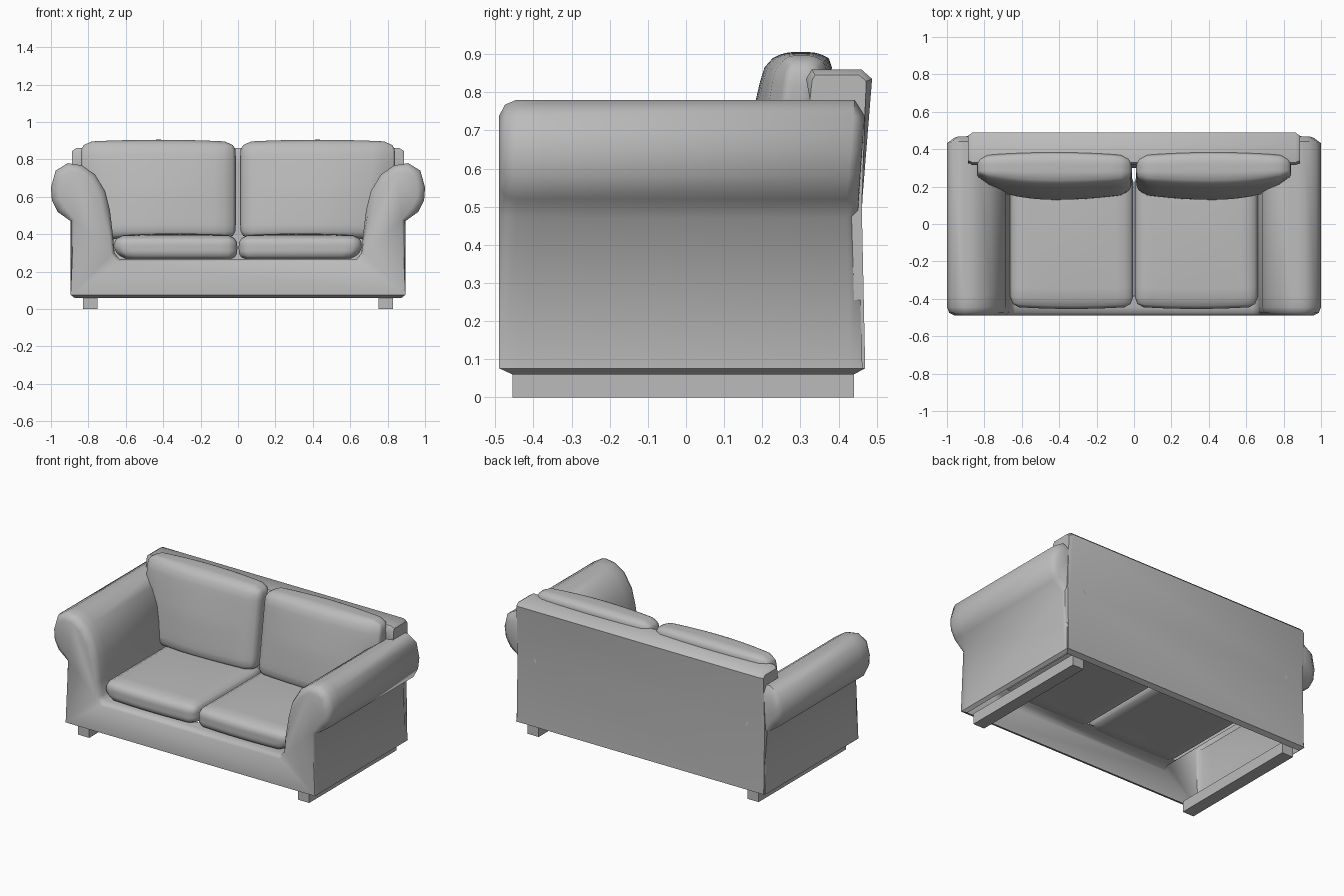
import bpy, bmesh, math
from mathutils import Vector

if "Cube" in bpy.data.objects:
    bpy.data.objects.remove(bpy.data.objects["Cube"])

fabric = bpy.data.materials.new("light grey")
fabric.use_nodes = True
grey = (0.5, 0.5, 0.5, 1)
fabric.diffuse_color = grey
fabric.node_tree.nodes["Principled BSDF"].inputs["Base Color"].default_value = grey


def finish(bm, name, angle=50, fix=True):
    if fix:
        bmesh.ops.recalc_face_normals(bm, faces=bm.faces)
    mesh = bpy.data.meshes.new(name)
    bm.to_mesh(mesh)
    bm.free()
    mesh.materials.append(fabric)
    obj = bpy.data.objects.new(name, mesh)
    bpy.context.collection.objects.link(obj)
    bpy.ops.object.select_all(action="DESELECT")
    obj.select_set(True)
    bpy.context.view_layer.objects.active = obj
    bpy.ops.object.shade_smooth_by_angle(angle=math.radians(angle))
    return obj


def inset(points, amount):
    """Shrink a counter-clockwise outline; amount(point) gives the distance."""
    result = []
    for i, p in enumerate(points):
        a, b = Vector(points[i - 1]), Vector(points[(i + 1) % len(points)])
        p = Vector(p)
        d1, d2 = (p - a).normalized(), (b - p).normalized()
        n1, n2 = Vector((-d1.y, d1.x)), Vector((-d2.y, d2.x))
        n = n1 + n2
        result.append(p + n * (amount(p) / max(0.5, 1 + n1.dot(n2))))
    return result


def loft(bm, rings, skip=lambda ring, seg: False, caps=True):
    """Join rings of 3D points into a tube, optionally leaving faces out."""
    loops = [[bm.verts.new(p) for p in ring] for ring in rings]
    n = len(loops[0])
    for r in range(len(loops) - 1):
        for s in range(n):
            if not skip(r, s):
                t = (s + 1) % n
                bm.faces.new((loops[r][s], loops[r][t], loops[r + 1][t], loops[r + 1][s]))
    if caps:
        bm.faces.new(loops[0])
        bm.faces.new(loops[-1])


# Frame: rolled arms and front rail in one outline, open underneath
arm = [(0.895, 0.075), (0.895, 0.47), (0.965, 0.52), (0.995, 0.58), (1.0, 0.65),
       (0.975, 0.74), (0.91, 0.78), (0.835, 0.768), (0.765, 0.72), (0.71, 0.63),
       (0.685, 0.53), (0.668, 0.39), (0.66, 0.30), (0.635, 0.268)]
outline = arm + [(-x, z) for x, z in reversed(arm)]
rail_seg, bottom_seg = len(arm) - 1, len(outline) - 1


def back_y(z):
    return 0.465 - 0.015 * z / 0.5 if z < 0.5 else 0.45 + 0.08 * (z - 0.5)


def edge_amount(p):
    return 0.0 if p.y < 0.1 else 0.04 if p.y > 0.48 else 0.018


small = inset(outline, edge_amount)
mid = inset(outline, lambda p: edge_amount(p) * 0.3)
rings = [[(x, -0.49, z) for x, z in small],
         [(x, -0.475, z) for x, z in mid],
         [(x, -0.445, z) for x, z in outline],
         [(x, -0.38, z) for x, z in outline],
         [(x, back_y(z) - 0.03, z) for x, z in outline],
         [(x, back_y(z), z) for x, z in small]]
bm = bmesh.new()
loft(bm, rings, lambda r, s: s == bottom_seg or (s == rail_seg and r >= 3))
finish(bm, "sofa_frame", 55)

# Narrow turned-in lip around the bottom of the frame
bm = bmesh.new()


def rectangle(x, y0, y1, z):
    return [(-x, y0, z), (x, y0, z), (x, y1, z), (-x, y1, z)]


loft(bm, [rectangle(0.895, -0.49, 0.47, 0.076), rectangle(0.875, -0.455, 0.44, 0.06)], caps=False)
finish(bm, "base_lip", 20)

# Backrest: side profile run across the full width
profile = [(0.47, 0.075), (0.461, 0.5), (0.488, 0.835), (0.46, 0.86), (0.33, 0.86),
           (0.315, 0.835), (0.325, 0.78), (0.30, 0.265), (0.44, 0.265), (0.45, 0.075)]
ends = inset(profile, lambda p: 0.015 if p.y > 0.8 else 0.0)
bm = bmesh.new()
loft(bm, [[(-0.887, y, z) for y, z in ends], [(-0.865, y, z) for y, z in profile],
          [(0.865, y, z) for y, z in profile], [(0.887, y, z) for y, z in ends]])
finish(bm, "backrest", 40)


def cushion(name, low, high, radius, shape):
    """Rounded box between two corners, then bent by shape(point, unit position)."""
    low, high = Vector(low), Vector(high)
    centre, half = (low + high) / 2, (high - low) / 2
    bm = bmesh.new()
    bmesh.ops.create_cube(bm, size=2)
    bmesh.ops.subdivide_edges(bm, edges=bm.edges[:], cuts=13, use_grid_fill=True)
    for v in bm.verts:
        u = v.co.copy()
        p = Vector([u[i] * half[i] for i in range(3)])
        core = Vector([max(-half[i] + radius, min(half[i] - radius, p[i])) for i in range(3)])
        p = core + (p - core).normalized() * radius
        v.co = shape(centre + p, u)
    return finish(bm, name, 60)


def seat_shape(side):
    def shape(p, u):
        crown = (1 - u.x ** 2) * (1 - u.y ** 2)
        p.z += 0.012 * crown * (1 if u.z > 0 else 0.3)
        p.y -= 0.012 * (1 - u.x ** 2) * max(0, -u.y)
        # lower outer corner tucks in beside the arm
        p.x -= 0.03 * max(0, u.x) * max(0, -u.z)
        p.x *= side
        return p
    return shape


def back_shape(side):
    def shape(p, u):
        crown = (1 - u.x ** 2) * (1 - u.z ** 2)
        height = (p.z - 0.37) / 0.52
        p.y += 0.075 * (height - 0.5)                       # lean
        p.y -= 0.03 * (1 - u.x ** 2) * (1 - 0.5 * max(0, u.z)) * max(0, -u.y)
        p.y += 0.02 * (1 - u.x ** 2) * max(0, u.y)
        p.y += 0.02 * max(0, u.x) ** 2 * max(0, -u.y)
        p.y -= 0.008 * crown
        p.z += 0.012 * (1 - u.x ** 2) * max(0, u.z)
        p.x -= 0.12 * max(0, u.x) * max(0, 0.75 - height)   # narrow between the arms
        p.x *= side
        return p
    return shape


for side, label in ((1, "left"), (-1, "right")):
    cushion(f"{label}_seat_cushion", (0.004, -0.442, 0.262), (0.662, 0.28, 0.392),
            0.05, seat_shape(side))
    cushion(f"{label}_back_cushion", (0.012, 0.19, 0.375), (0.84, 0.335, 0.893),
            0.055, back_shape(side))

# Runners under each side
for side, label in ((1, "left"), (-1, "right")):
    bm = bmesh.new()
    bmesh.ops.create_cube(bm, size=1)
    for v in bm.verts:
        v.co = (side * 0.79 + v.co.x * 0.08, -0.0075 + v.co.y * 0.895, 0.035 + v.co.z * 0.07)
    finish(bm, f"{label}_runner", 30)
